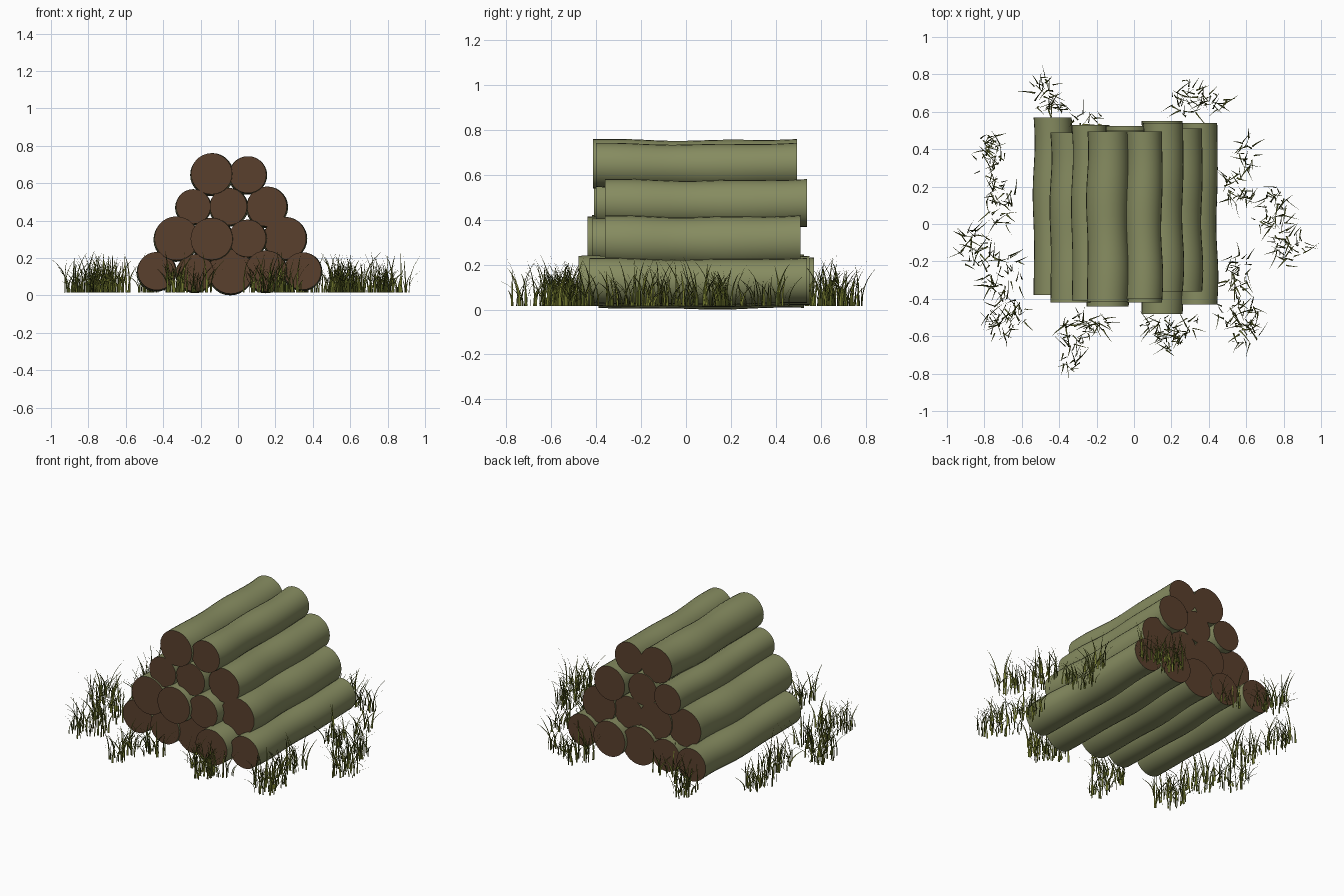
import bpy, bmesh, math, random
from mathutils import Vector

random.seed(11)
cube = bpy.data.objects.get("Cube")
if cube:
    bpy.data.objects.remove(cube, do_unlink=True)


def make_material(name, rgb):
    mat = bpy.data.materials.new(name)
    mat.use_nodes = True
    colour = (*rgb, 1.0)
    mat.diffuse_color = colour
    mat.node_tree.nodes["Principled BSDF"].inputs["Base Color"].default_value = colour
    return mat


bark = make_material("olive bark", (0.24, 0.262, 0.118))
cut_wood = make_material("brown cut wood", (0.102, 0.051, 0.026))
grass_green = make_material("grass green", (0.17, 0.19, 0.028))
grass_dark = make_material("dark grass", (0.09, 0.11, 0.016))


def finish(bm, name, materials):
    mesh = bpy.data.meshes.new(name)
    bm.to_mesh(mesh)
    bm.free()
    for mat in materials:
        mesh.materials.append(mat)
    obj = bpy.data.objects.new(name, mesh)
    bpy.context.collection.objects.link(obj)
    return obj


def make_log(name, x, z, radius, front, back, sides=28, rings=16):
    """A gently wavy trunk along y with flat sawn ends."""
    bm = bmesh.new()
    phase = random.uniform(-0.4, 0.4)
    loops = []
    for i in range(rings + 1):
        t = i / rings
        y = front + (back - front) * t
        sag = -0.007 * math.sin(math.pi * t)
        sway = 0.004 * math.sin(math.tau * 1.5 * t + phase)
        r = radius * (1 + 0.022 * math.sin(math.tau * 2 * t + phase))
        loop = []
        for k in range(sides):
            a = math.tau * k / sides
            loop.append(bm.verts.new((x + sway + r * math.cos(a), y,
                                      z + sag + r * math.sin(a))))
        loops.append(loop)
    for a, b in zip(loops, loops[1:]):
        for k in range(sides):
            n = (k + 1) % sides
            bm.faces.new((a[k], b[k], b[n], a[n]))
    for loop in (loops[0], loops[-1]):
        bm.faces.new(loop).material_index = 1
    bmesh.ops.recalc_face_normals(bm, faces=bm.faces)
    obj = finish(bm, name, [bark, cut_wood])
    bpy.ops.object.select_all(action="DESELECT")
    obj.select_set(True)
    bpy.context.view_layer.objects.active = obj
    bpy.ops.object.shade_smooth_by_angle(angle=math.radians(40))


# Log pile, row by row: x, z, radius, front end, back end
rows = {
    "bottom": [(-.435, .13, .102, -.38, .57), (-.23, .12, .10, -.40, .53),
               (-.04, .127, .118, -.39, .525), (.15, .13, .11, -.48, .55),
               (.345, .13, .10, -.43, .54)],
    "second": [(-.33, .305, .117, -.42, .49), (-.14, .302, .113, -.44, .50),
               (.05, .305, .10, -.42, .50), (.25, .305, .114, -.36, .51)],
    "third": [(-.24, .475, .092, -.41, .53), (-.05, .475, .10, -.40, .50),
              (.155, .475, .107, -.36, .54)],
    "top": [(-.14, .65, .111, -.415, .495), (.052, .645, .098, -.40, .495)],
}
for row, logs in rows.items():
    for i, log in enumerate(logs):
        make_log(f"{row}_row_log_{i + 1}", *log)


def add_blade(bm, root, heading, height, lean, width, shade, steps=5):
    """A tapering blade that bends over and curls sideways towards its tip."""
    out = Vector((math.cos(heading), math.sin(heading), 0))
    side = Vector((-out.y, out.x, 0))
    curl = side * random.uniform(-0.4, 0.4) * lean
    twist = heading + math.pi / 2 + random.uniform(-0.9, 0.9)
    across = Vector((math.cos(twist), math.sin(twist), 0))

    def spine(t):
        return root + out * lean * t ** 2 + curl * t ** 3 + Vector((0, 0, height * t ** 0.8))

    previous = None
    for i in range(steps):
        t = i / steps
        half = across * width * (1 - t) ** 0.6 / 2
        pair = [bm.verts.new(spine(t) - half), bm.verts.new(spine(t) + half)]
        if previous:
            bm.faces.new((previous[0], previous[1], pair[1], pair[0])).material_index = shade
        previous = pair
    bm.faces.new((*previous, bm.verts.new(spine(1)))).material_index = shade


# Grass patches around the pile: x, y, half width, half depth
patches = {
    "back_right": [(-.48, .70, .06, .10), (-.41, .62, .06, .04), (-.24, .56, .09, .03)],
    "back_left": [(.28, .67, .09, .10), (.44, .66, .09, .05)],
    "right_side": [(-.77, .35, .08, .14), (-.71, .10, .08, .13),
                   (-.85, -.13, .10, .11), (-.70, -.27, .11, .11),
                   (-.68, -.51, .11, .13)],
    "front_right": [(-.31, -.56, .09, .09), (-.33, -.71, .06, .07),
                    (-.20, -.53, .06, .05)],
    "front_left": [(.12, -.54, .09, .06), (.26, -.55, .09, .07),
                   (.19, -.63, .07, .05)],
    "left_side": [(.55, -.25, .09, .11), (.56, -.48, .11, .09),
                  (.60, -.59, .07, .07), (.61, .37, .05, .09),
                  (.56, .19, .09, .09), (.73, .09, .10, .12),
                  (.83, -.11, .09, .12)],
}
GROUND = 0.015
for place, areas in patches.items():
    bm = bmesh.new()
    for x, y, half_x, half_y in areas:
        count = int(8 + 3300 * half_x * half_y)
        for _ in range(count):
            a = random.uniform(0, math.tau)
            d = math.sqrt(random.random())
            root = Vector((x + half_x * d * math.cos(a),
                           y + half_y * d * math.sin(a), GROUND))
            add_blade(bm, root, random.uniform(0, math.tau),
                      random.triangular(0.05, 0.24, 0.12),
                      random.uniform(0.025, 0.1),
                      random.uniform(0.007, 0.012),
                      int(random.random() < 0.4))
    finish(bm, f"{place}_grass", [grass_green, grass_dark])
